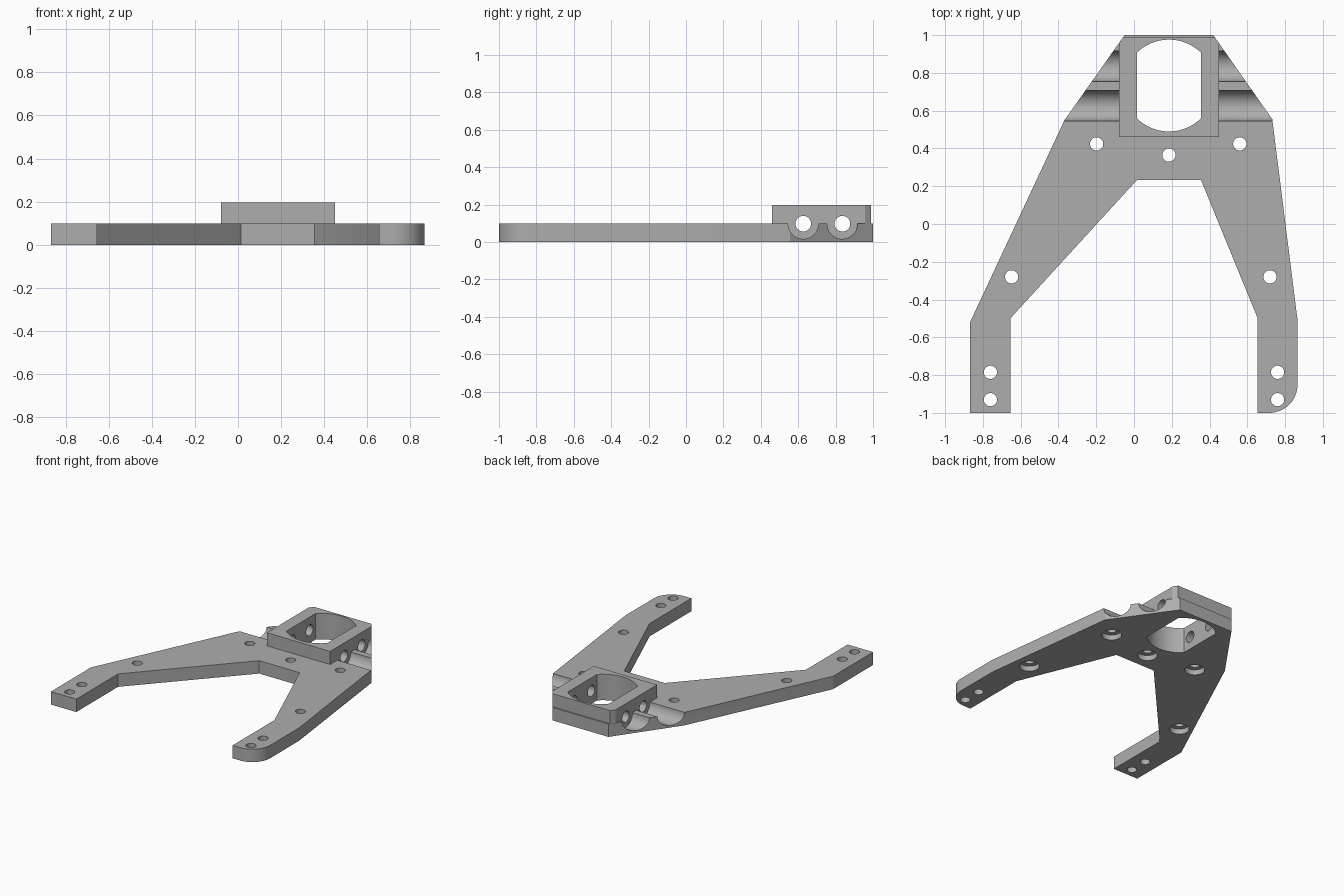
import bpy, bmesh, math
from mathutils import Matrix

if "Cube" in bpy.data.objects:
    bpy.data.objects.remove(bpy.data.objects["Cube"])

PLATE_H, TOP_H = 0.098, 0.197

grey = bpy.data.materials.new("light grey")
grey.diffuse_color = (0.42, 0.42, 0.42, 1)
grey.use_nodes = True
grey.node_tree.nodes["Principled BSDF"].inputs["Base Color"].default_value = grey.diffuse_color


def finish(name, bm):
    bmesh.ops.recalc_face_normals(bm, faces=bm.faces)
    me = bpy.data.meshes.new(name)
    bm.to_mesh(me)
    bm.free()
    me.materials.append(grey)
    ob = bpy.data.objects.new(name, me)
    bpy.context.collection.objects.link(ob)
    return ob


def prism(name, pts, z0, z1):
    """Extrude a flat outline upwards."""
    bm = bmesh.new()
    face = bm.faces.new([bm.verts.new((x, y, z0)) for x, y in pts])
    ext = bmesh.ops.extrude_face_region(bm, geom=[face])
    top = [v for v in ext["geom"] if isinstance(v, bmesh.types.BMVert)]
    bmesh.ops.translate(bm, verts=top, vec=(0, 0, z1 - z0))
    return finish(name, bm)


def rod(name, center, r, length, along_x=False, n=32):
    bm = bmesh.new()
    rot = Matrix.Rotation(math.pi / 2, 4, 'Y') if along_x else Matrix()
    bmesh.ops.create_cone(bm, cap_ends=True, segments=n, radius1=r, radius2=r,
                          depth=length, matrix=Matrix.Translation(center) @ rot)
    return finish(name, bm)


def combine(body, tool, op='DIFFERENCE'):
    """Apply a boolean and discard the tool."""
    mod = body.modifiers.new("cut", 'BOOLEAN')
    mod.operation, mod.solver, mod.object = op, 'EXACT', tool
    bpy.context.view_layer.objects.active = body
    bpy.ops.object.modifier_apply(modifier=mod.name)
    bpy.data.objects.remove(tool)


def arc(cx, cy, r, a0, a1, n):
    steps = [math.radians(a0 + (a1 - a0) * i / n) for i in range(n + 1)]
    return [(cx + r * math.cos(a), cy + r * math.sin(a)) for a in steps]


# Forked plate with one rounded foot
outline = [(-0.868, -1), (-0.655, -1), (-0.655, -0.5), (0.015, 0.232), (0.355, 0.232),
           (0.655, -0.5), (0.655, -1)]
outline += arc(0.716, -0.85, 0.15, -90, 0, 12)
outline += [(0.866, -0.51), (0.732, 0.555), (0.42, 1), (-0.05, 1), (-0.368, 0.55),
            (-0.868, -0.52)]
body = prism("mount_bracket", outline, 0, PLATE_H)

# Round channels beside the raised block
ROD_Y = (0.627, 0.836)
for y in ROD_Y:
    for x0, x1 in ((-1.0, -0.08), (0.45, 1.4)):
        combine(body, rod("channel", ((x0 + x1) / 2, y, PLATE_H), 0.081, x1 - x0, True, 48))

# Raised block with clipped back corners
block = [(-0.08, 0.46), (0.45, 0.46), (0.45, 0.957), (0.427, 0.99), (-0.057, 0.99),
         (-0.08, 0.957)]
combine(body, prism("block", block, PLATE_H, TOP_H), 'UNION')

# Window: a circle trimmed to straight sides
half = math.degrees(math.acos(0.17 / 0.243))
window = arc(0.185, 0.733, 0.243, half, 180 - half, 20)
window += arc(0.185, 0.733, 0.243, 180 + half, 360 - half, 20)
combine(body, prism("window", window, -0.1, 0.4))

# Cross holes through the block walls
for y in ROD_Y:
    combine(body, rod("cross_hole", (0.185, y, PLATE_H), 0.042, 1.0, True))

# Screw holes, the wider ones recessed from below
recessed = [(-0.198, 0.424), (0.56, 0.424), (0.185, 0.365), (-0.648, -0.28), (0.72, -0.28)]
plain = [(s * 0.76, y) for s in (-1, 1) for y in (-0.785, -0.93)]
for x, y in recessed + plain:
    combine(body, rod("screw_hole", (x, y, 0.05), 0.035, 0.4))
for x, y in recessed:
    combine(body, rod("recess", (x, y, 0), 0.07, 0.08))

bpy.ops.object.select_all(action='DESELECT')
body.select_set(True)
bpy.context.view_layer.objects.active = body
bpy.ops.object.shade_smooth_by_angle(angle=math.radians(25))
